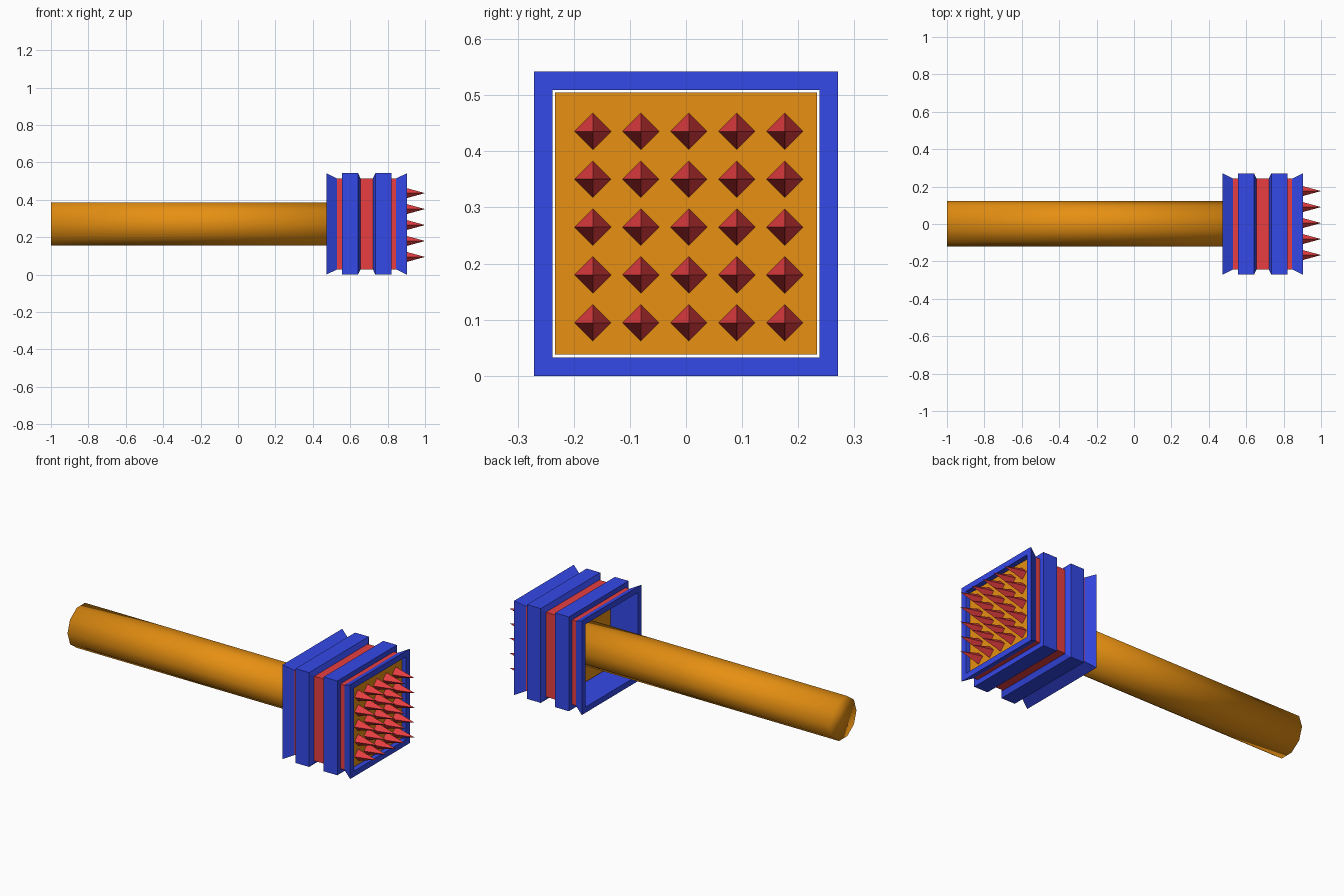
import bpy, bmesh, math
from mathutils import Matrix

if "Cube" in bpy.data.objects:
    bpy.data.objects.remove(bpy.data.objects["Cube"])

CZ = 0.271          # height of the hammer axis
MID = 0.688         # x centre of the head


def material(name, rgb):
    m = bpy.data.materials.new(name)
    m.diffuse_color = (*rgb, 1)
    m.use_nodes = True
    m.node_tree.nodes["Principled BSDF"].inputs["Base Color"].default_value = m.diffuse_color
    return m


orange = material("orange", (0.80, 0.28, 0.006))
blue = material("blue", (0.034, 0.065, 0.80))
red = material("red", (0.80, 0.048, 0.053))


def finish(bm, name, *mats):
    bmesh.ops.recalc_face_normals(bm, faces=bm.faces)
    me = bpy.data.meshes.new(name)
    bm.to_mesh(me)
    bm.free()
    ob = bpy.data.objects.new(name, me)
    for m in mats:
        me.materials.append(m)
    bpy.context.collection.objects.link(ob)
    return ob


def x_cone(bm, sides, r1, r2, x0, x1, y, z):
    """Cone or cylinder lying along x."""
    mat = Matrix.Translation(((x0 + x1) / 2, y, z)) @ Matrix.Rotation(math.pi / 2, 4, 'Y')
    bmesh.ops.create_cone(bm, cap_ends=True, segments=sides, radius1=r1,
                          radius2=r2, depth=x1 - x0, matrix=mat)


# Handle: ten-sided, smooth all over including the end
bm = bmesh.new()
x_cone(bm, 10, 0.121, 0.121, -1.0, 0.70, 0.001, CZ)
for f in bm.faces:
    f.smooth = True
finish(bm, "handle", orange)

# Head casing: hollow square tube, ribbed profile mirrored about its middle
OUT, GROOVE, INNER = 0.271, 0.243, 0.238
half = [(0.473, INNER), (0.473, OUT), (0.530, GROOVE), (0.555, GROOVE),
        (0.555, OUT), (0.642, OUT), (0.655, GROOVE)]
profile = half + [(2 * MID - x, h) for x, h in reversed(half)]
bm = bmesh.new()
loops = [[bm.verts.new((x, sy * h, CZ + sz * h))
          for sy, sz in ((-1, -1), (1, -1), (1, 1), (-1, 1))] for x, h in profile]
for i, a in enumerate(loops):
    j = (i + 1) % len(loops)
    b = loops[j]
    is_groove = profile[i][1] == GROOVE and profile[j][1] == GROOVE
    for k in range(4):
        f = bm.faces.new((a[k], a[(k + 1) % 4], b[(k + 1) % 4], b[k]))
        f.material_index = 1 if is_groove else 0
finish(bm, "head_casing", blue, red)

# Core block filling the front half of the casing
bm = bmesh.new()
x0, x1 = 0.645, 0.88
bmesh.ops.create_cube(bm, size=1, matrix=Matrix.Translation(((x0 + x1) / 2, 0, CZ))
                      @ Matrix.Diagonal((x1 - x0, 0.467, 0.467, 1)))
finish(bm, "core_block", orange)

# Spikes: 5 x 5 grid of four-sided points
bm = bmesh.new()
for i in range(-2, 3):
    for j in range(-2, 3):
        x_cone(bm, 4, 0.034, 0.0, 0.875, 1.0, 0.005 + i * 0.0855, 0.265 + j * 0.0853)
bmesh.ops.remove_doubles(bm, verts=bm.verts, dist=1e-5)
finish(bm, "spikes", red)
